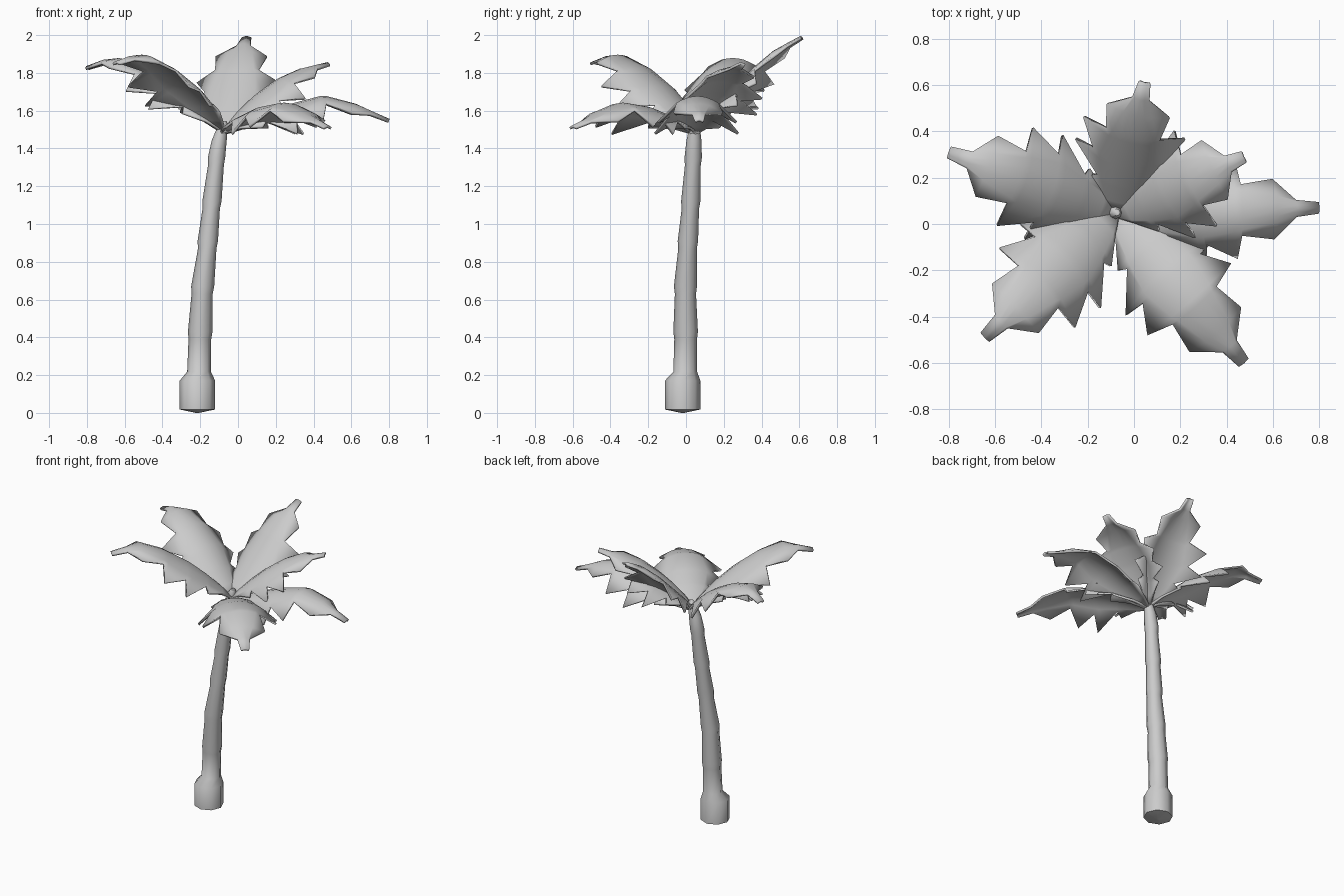
import bpy, bmesh, math
from mathutils import Vector

if "Cube" in bpy.data.objects:
    bpy.data.objects.remove(bpy.data.objects["Cube"])

grey = bpy.data.materials.new("plain grey")
grey.diffuse_color = (0.6, 0.6, 0.6, 1)
grey.use_nodes = True
grey.node_tree.nodes["Principled BSDF"].inputs["Base Color"].default_value = grey.diffuse_color


def finish(bm, name, angle):
    bmesh.ops.recalc_face_normals(bm, faces=bm.faces)
    me = bpy.data.meshes.new(name)
    bm.to_mesh(me)
    bm.free()
    ob = bpy.data.objects.new(name, me)
    bpy.context.collection.objects.link(ob)
    me.materials.append(grey)
    bpy.ops.object.select_all(action='DESELECT')
    ob.select_set(True)
    bpy.context.view_layer.objects.active = ob
    bpy.ops.object.shade_smooth_by_angle(angle=math.radians(angle))
    return ob


def tube(name, rings, sides=8):
    # rings: (x, y, z, radius)
    bm = bmesh.new()
    loops = []
    for x, y, z, r in rings:
        loops.append([bm.verts.new((x + r * math.cos(2 * math.pi * i / sides),
                                    y + r * math.sin(2 * math.pi * i / sides), z))
                      for i in range(sides)])
    for a, b in zip(loops, loops[1:]):
        for i in range(sides):
            j = (i + 1) % sides
            bm.faces.new((a[i], a[j], b[j], b[i]))
    bm.faces.new(loops[0])
    bm.faces.new(loops[-1])
    return finish(bm, name, 60)


# Trunk: wide foot running into a leaning stem with slight rings
tube("trunk", [(-.215, -.018, 0, .008), (-.215, -.018, .018, .094),
               (-.215, -.018, .17, .094), (-.206, -.004, .218, .063),
               (-.202, -.002, .39, .06), (-.2, -.002, .43, .065),
               (-.19, -.003, .63, .056), (-.187, -.003, .67, .061),
               (-.163, .008, .87, .049), (-.16, .01, .91, .054),
               (-.142, .023, 1.08, .046), (-.138, .025, 1.12, .051),
               (-.117, .036, 1.31, .042), (-.114, .038, 1.35, .046),
               (-.1, .042, 1.44, .04), (-.085, .045, 1.5, .03)])
tube("crown_knob", [(-.085, .045, 1.48, .022), (-.08, .05, 1.52, .028),
                    (-.075, .05, 1.545, .015)])

# Frond outline: (fraction of length, half width at the edge, half width of the body)
OUTLINE = [(0, .018, .018), (.1, .07, .07), (.215, .15, .11), (.25, .115, .12),
           (.385, .25, .155), (.425, .16, .155), (.585, .235, .13), (.62, .122, .118),
           (.79, .145, .08), (.89, .038, .038), (1, .025, .025)]
BASE = Vector((-.08, .045, 0))


def catmull(pts, n=16):
    p = [pts[0] * 2 - pts[1]] + pts + [pts[-1] * 2 - pts[-2]]
    out = []
    for k in range(1, len(p) - 2):
        a, b, c, d = p[k - 1:k + 3]
        for i in range(n):
            t = i / n
            out.append((b * 2 + (c - a) * t + (a * 2 - b * 5 + c * 4 - d) * t * t
                        + (b * 3 - a - c * 3 + d) * t ** 3) * .5)
    return out + [pts[-1]]


def frond(name, tip, heights, width=1, curl=2.1):
    # heights: (fraction of horizontal reach, z) along the midrib
    d = Vector((tip[0], tip[1], 0)) - BASE
    length = d.length
    d.normalize()
    side = Vector((-d.y, d.x, 0))
    path = catmull([BASE + d * (s * length) + Vector((0, 0, z)) for s, z in heights])
    run = [0]
    for a, b in zip(path, path[1:]):
        run.append(run[-1] + (b - a).length)
    bm = bmesh.new()
    rows = []
    for t, edge, body in OUTLINE:
        goal = t * run[-1]
        k = next((i for i in range(1, len(run)) if run[i] >= goal - 1e-6), len(run) - 1)
        f = (goal - run[k - 1]) / (run[k] - run[k - 1])
        p = path[k - 1].lerp(path[k], f)
        normal = (path[k] - path[k - 1]).cross(side).normalized()
        row = []
        for off in (-edge, -body * .8, -body * .4, 0, body * .4, body * .8, edge):
            drop = curl * off * off + (.3 * abs(off) if t > .85 else 0)
            row.append(bm.verts.new(p + side * off * width - normal * drop))
        rows.append(row)
    for a, b in zip(rows, rows[1:]):
        for i in range(6):
            bm.faces.new((a[i], a[i + 1], b[i + 1], b[i]))
    ob = finish(bm, name, 50)
    m = ob.modifiers.new("thickness", 'SOLIDIFY')
    m.thickness = .014
    m.offset = 0


# Six fronds around the crown
frond("frond_left", (-.80, .31), [(0, 1.49), (.36, 1.73), (.75, 1.87), (1, 1.83)], .95)
frond("frond_back", (.045, .61), [(0, 1.49), (.35, 1.70), (.7, 1.89), (1, 1.99)], .95, 1.7)
frond("frond_back_right", (.475, .29), [(0, 1.49), (.32, 1.67), (.65, 1.795), (1, 1.85)], .95, 2)
frond("frond_right", (.80, .07), [(0, 1.48), (.32, 1.60), (.64, 1.67), (1, 1.55)], .88, 2.4)
frond("frond_front_right", (.475, -.60), [(0, 1.48), (.28, 1.58), (.6, 1.635), (1, 1.515)], 1, 2.2)
frond("frond_front_left", (-.645, -.49), [(0, 1.49), (.33, 1.72), (.73, 1.885), (1, 1.855)], 1, 1.9)
